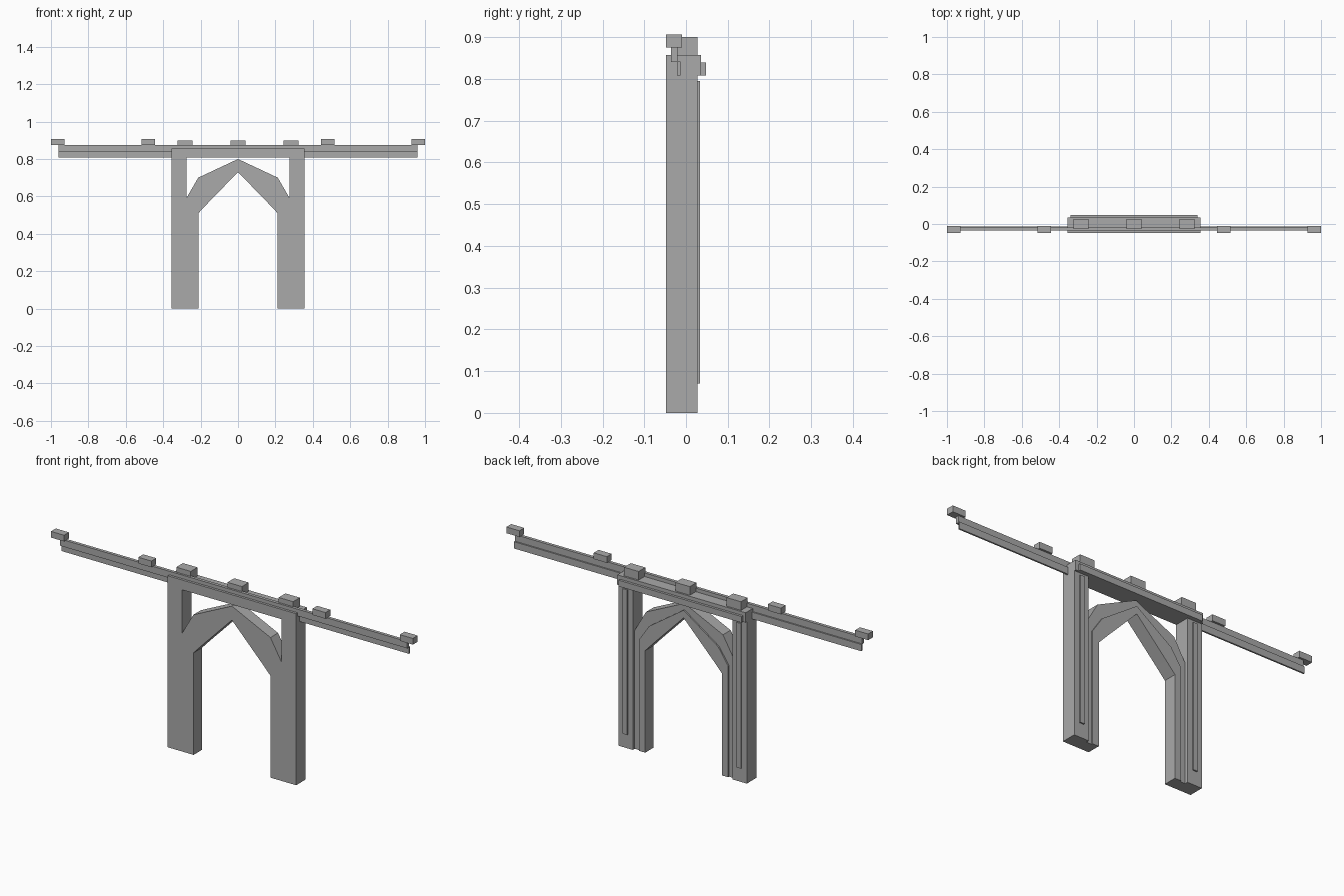
import bpy, bmesh

if "Cube" in bpy.data.objects:
    bpy.data.objects.remove(bpy.data.objects["Cube"])

grey = bpy.data.materials.new("stone_grey")
grey.diffuse_color = (0.4, 0.4, 0.4, 1)
grey.use_nodes = True
grey.node_tree.nodes["Principled BSDF"].inputs["Base Color"].default_value = grey.diffuse_color


def make_object(name, bm):
    bmesh.ops.recalc_face_normals(bm, faces=bm.faces[:])
    mesh = bpy.data.meshes.new(name)
    bm.to_mesh(mesh)
    bm.free()
    mesh.materials.append(grey)
    obj = bpy.data.objects.new(name, mesh)
    bpy.context.collection.objects.link(obj)
    return obj


def box(name, x0, x1, y0, y1, z0, z1):
    bm = bmesh.new()
    bmesh.ops.create_cube(bm, size=1)
    for v in bm.verts:
        v.co.x = x1 if v.co.x > 0 else x0
        v.co.y = y1 if v.co.y > 0 else y0
        v.co.z = z1 if v.co.z > 0 else z0
    return make_object(name, bm)


def prism(name, outline, y0, y1):
    """Extrude an outline in the xz plane along y."""
    bm = bmesh.new()
    face = bm.faces.new([bm.verts.new((x, y0, z)) for x, z in outline])
    ext = bmesh.ops.extrude_face_region(bm, geom=[face])
    for v in ext["geom"]:
        if isinstance(v, bmesh.types.BMVert):
            v.co.y = y1
    return make_object(name, bm)


# Arch edges, from the foot to the apex
INNER = [(0.212, 0), (0.212, 0.51), (0.165, 0.56), (0, 0.73)]
OUTER = [(0.275, 0), (0.275, 0.592), (0.213, 0.70), (0, 0.80)]


def arch_band(t0, t1):
    """Closed outline between two fractions of the arch thickness."""
    def edge(t):
        half = [(a[0] + (b[0] - a[0]) * t, a[1] + (b[1] - a[1]) * t)
                for a, b in zip(INNER, OUTER)]
        return half + [(-x, z) for x, z in half[-2::-1]]
    return edge(t0) + edge(t1)[::-1]


# Pointed arch with a raised moulding on the back
prism("arch", arch_band(0, 1), -0.048, 0.012)
prism("arch_moulding", arch_band(0, 0.55), 0.012, 0.019)

# Pillars with a slim strip on the back
for side, s in (("right", 1), ("left", -1)):
    def span(a, b):
        return sorted((s * a, s * b))
    box(side + "_pillar", *span(0.275, 0.355), -0.048, 0.027, 0, 0.808)
    box(side + "_pillar_strip", *span(0.302, 0.327), 0.027, 0.034, 0.07, 0.795)

# Lintel with a strip on the back
box("lintel", -0.355, 0.355, -0.048, 0.036, 0.808, 0.857)
box("lintel_strip", -0.34, 0.34, 0.036, 0.048, 0.808, 0.839)

# Long two-step rail
box("upper_rail", -0.96, 0.96, -0.036, -0.020, 0.841, 0.875)
box("lower_rail", -0.96, 0.96, -0.021, -0.013, 0.808, 0.842)

# Blocks on the lintel
for i, x in enumerate((-0.283, 0, 0.283)):
    box(f"lintel_block_{i}", x - 0.04, x + 0.04, -0.026, 0.027, 0.857, 0.9)

# Small blocks on the rail
for i, x in enumerate((-0.964, -0.481, 0.481, 0.964)):
    box(f"rail_block_{i}", x - 0.036, x + 0.036, -0.048, -0.01, 0.875, 0.906)
